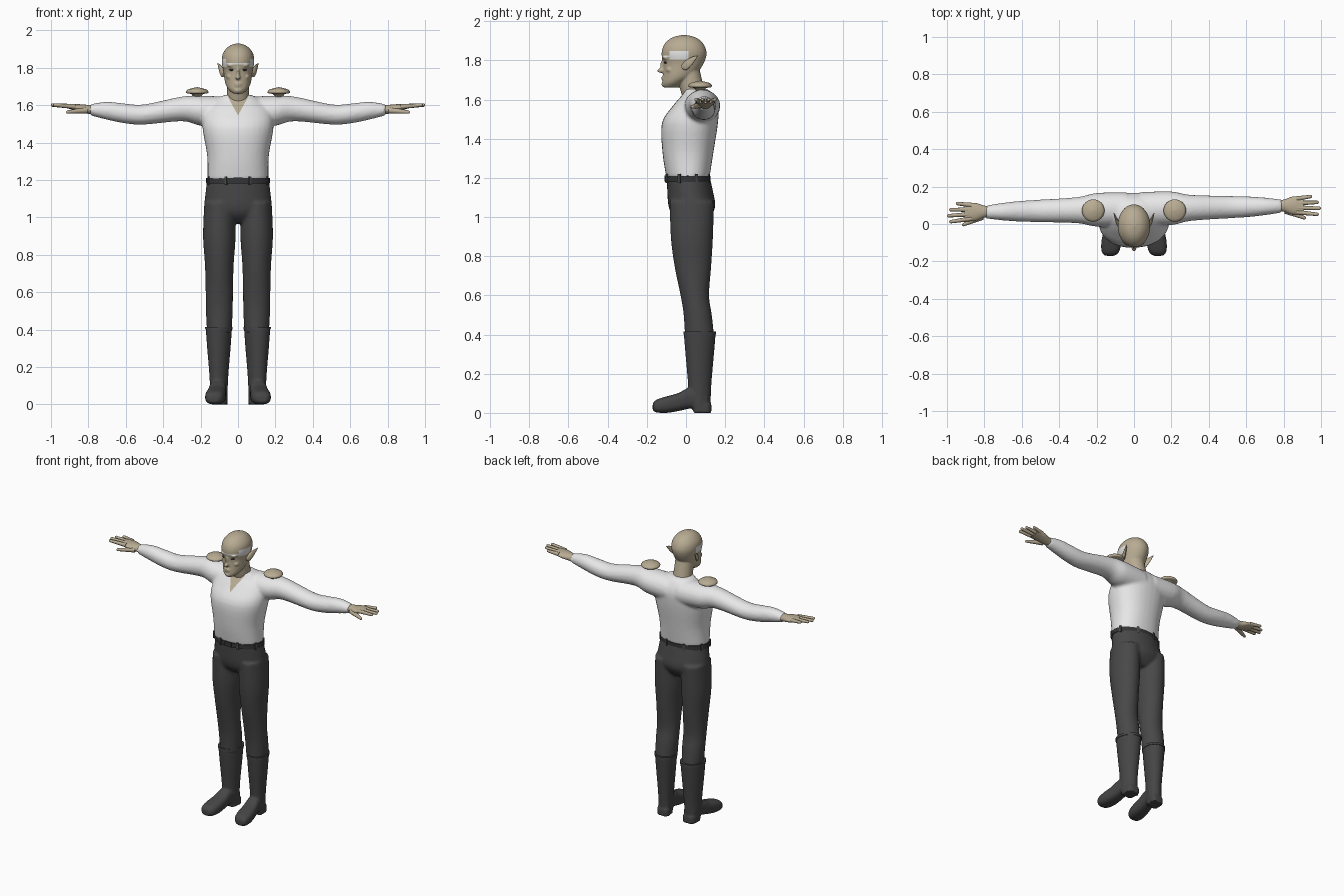
import bpy, bmesh, math
from mathutils import Vector, Matrix

cube = bpy.data.objects.get("Cube")
if cube:
    bpy.data.objects.remove(cube, do_unlink=True)


def material(name, red, green, blue):
    mat = bpy.data.materials.new(name)
    mat.diffuse_color = (red, green, blue, 1)
    mat.use_nodes = True
    shader = next(node for node in mat.node_tree.nodes if node.type == 'BSDF_PRINCIPLED')
    shader.inputs["Base Color"].default_value = mat.diffuse_color
    return mat


WHITE = material("white cloth", .8, .8, .8)
SKIN = material("tan skin", .48, .41, .29)
CHARCOAL = material("charcoal cloth", .065, .065, .065)
LEATHER = material("boot leather", .06, .06, .06)
BELT = material("belt leather", .035, .035, .035)
DARK = material("dark eye", .05, .045, .04)


def loft(bm, axis, rings, shift=0, side=1, segments=32, steps=4, power=1):
    """Skin over ellipses (position along axis, centre, radius, radius), splined between the rings."""
    rows = [Vector(ring) for ring in rings]
    last = len(rows) - 1
    path = []
    for i in range(last):
        before, start, end, after = rows[max(i - 1, 0)], rows[i], rows[i + 1], rows[min(i + 2, last)]
        enter, leave = (end - before) / 2, (after - start) / 2
        for k in range(steps):
            t = k / steps
            bulge = (enter * (1 - t) - leave * t) + (end - start) * (2 * t - 1)
            path.append(start.lerp(end, t) + t * (1 - t) * bulge)
    path.append(rows[last])
    loops = []
    for along, centre, wide, deep in path:
        loop = []
        for k in range(segments):
            angle = math.tau * k / segments
            cos, sin = math.cos(angle), math.sin(angle)
            a = shift + wide * math.copysign(abs(cos) ** power, cos)
            b = centre + deep * math.copysign(abs(sin) ** power, sin)
            x, y, z = {'x': (along, a, b), 'y': (a, along, b), 'z': (a, b, along)}[axis]
            loop.append(bm.verts.new((x * side, y, z)))
        loops.append(loop)
    for low, high in zip(loops, loops[1:]):
        for k in range(segments):
            bm.faces.new((low[k - 1], low[k], high[k], high[k - 1]))
    bm.faces.new(loops[0])
    bm.faces.new(loops[-1])


def ball(bm, centre, radii):
    matrix = Matrix.Translation(centre) @ Matrix.Diagonal((*radii, 1))
    bmesh.ops.create_uvsphere(bm, u_segments=16, v_segments=10, radius=1, matrix=matrix)


def box(bm, centre, size, turn=0):
    matrix = Matrix.Translation(centre) @ Matrix.Rotation(turn, 4, 'Z') @ Matrix.Diagonal((*size, 1))
    bmesh.ops.create_cube(bm, size=1, matrix=matrix)


def digit(bm, root, tip, thick, thin):
    """Tapered finger with a round end."""
    root, tip = Vector(root), Vector(tip)
    matrix = Matrix.Translation((root + tip) / 2) @ (tip - root).to_track_quat('Z', 'Y').to_matrix().to_4x4()
    bmesh.ops.create_cone(bm, cap_ends=True, segments=12, radius1=thick, radius2=thin,
                          depth=(tip - root).length, matrix=matrix)
    ball(bm, tip, (thin, thin, thin))


def shear(bm, moved, along, amount):
    for vert in bm.verts:
        vert.co[moved] += amount * vert.co[along]


def make(name, bm, materials, voxel=0):
    """Turn the parts into one object, fused into a single soft skin if a voxel size is given."""
    bmesh.ops.recalc_face_normals(bm, faces=bm.faces)
    mesh = bpy.data.meshes.new(name)
    bm.to_mesh(mesh)
    bm.free()
    ob = bpy.data.objects.new(name, mesh)
    bpy.context.collection.objects.link(ob)
    if voxel:
        fuse = ob.modifiers.new("fuse", 'REMESH')
        fuse.mode = 'VOXEL'
        fuse.voxel_size = voxel
        ob.modifiers.new("soften", 'SMOOTH').iterations = 4
        graph = bpy.context.evaluated_depsgraph_get()
        ob.data = bpy.data.meshes.new_from_object(ob.evaluated_get(graph))
        ob.modifiers.clear()
    ob.data.materials.clear()
    for mat in materials:
        ob.data.materials.append(mat)
    bpy.ops.object.select_all(action='DESELECT')
    ob.select_set(True)
    bpy.context.view_layer.objects.active = ob
    bpy.ops.object.shade_smooth_by_angle(angle=math.radians(50))
    return ob


def paint(ob, cuts, rule):
    """Cut clean colour borders, then give the second colour to the faces chosen by the rule."""
    bm = bmesh.new()
    bm.from_mesh(ob.data)
    for point, normal in cuts:
        bmesh.ops.bisect_plane(bm, geom=bm.verts[:] + bm.edges[:] + bm.faces[:],
                               plane_co=point, plane_no=normal, dist=.0002)
    for face in bm.faces:
        face.material_index = int(rule(*face.calc_center_median()))
    bm.to_mesh(ob.data)
    bm.free()


SIDES = {"left": 1, "right": -1}
ARM_SKEW = .02  # the left arm sits a little further back than the right

# Shirt: torso and sleeves in one skin, open in a V at the throat
bm = bmesh.new()
loft(bm, 'z', [(1.2, .01, .163, .11), (1.33, .01, .165, .13), (1.48, .02, .19, .143),
               (1.57, .05, .18, .115), (1.63, .06, .12, .075), (1.655, .045, .07, .06)], power=.9)
for side in SIDES.values():
    loft(bm, 'x', [(.04, 1.56, .09, .085), (.2, 1.57, .09, .08), (.3, 1.58, .07, .066),
                   (.5, 1.55, .06, .054), (.6, 1.555, .056, .053), (.7, 1.57, .047, .048),
                   (.79, 1.575, .035, .03)], shift=.08, side=side)
shear(bm, 1, 0, ARM_SKEW)
shirt = make("shirt", bm, [WHITE, SKIN], voxel=.01)
throat, slope = 1.545, .55
paint(shirt, [((0, 0, throat), (side, 0, -slope)) for side in SIDES.values()],
      lambda x, y, z: y < 0 and abs(x) < (z - throat) * slope)

# Trousers: hips and both legs fused
bm = bmesh.new()
loft(bm, 'z', [(.97, .035, .11, .06), (1.01, .03, .17, .1), (1.06, .03, .18, .12),
               (1.14, .02, .173, .116), (1.215, .01, .163, .109)])
for side in SIDES.values():
    loft(bm, 'z', [(.38, .07, .065, .075), (.5, .06, .072, .072), (.6, .045, .073, .073),
                   (.75, .035, .077, .094), (.9, .03, .087, .108), (1.08, .03, .08, .113)],
         shift=.1, side=side)
make("trousers", bm, [CHARCOAL], voxel=.009)

# Belt with loops and buckle
bm = bmesh.new()
loft(bm, 'z', [(1.18, .01, .172, .116), (1.21, .01, .17, .115)], steps=1)
make("belt", bm, [BELT])
bm = bmesh.new()
for k in range(8):
    turn = math.tau * (k + .5) / 8
    box(bm, (.171 * math.cos(turn), .01 + .116 * math.sin(turn), 1.196), (.008, .014, .046), turn)
make("belt_loops", bm, [CHARCOAL])
bm = bmesh.new()
box(bm, (0, -.106, 1.197), (.05, .01, .03))
make("belt_buckle", bm, [BELT])

for label, side in SIDES.items():
    # Boot: shaft, foot and heel, with the toes turned out
    bm = bmesh.new()
    shaft = dict(shift=.11, side=side)
    loft(bm, 'z', [(.03, .07, .045, .055), (.15, .07, .05, .06), (.3, .07, .062, .073), (.41, .07, .07, .082)], **shaft)
    loft(bm, 'y', [(-.17, .03, .025, .018), (-.15, .035, .046, .033), (-.1, .042, .054, .042),
                   (-.04, .055, .05, .046), (.02, .075, .045, .053), (.11, .07, .04, .04)], power=.75, **shaft)
    loft(bm, 'z', [(0, .083, .044, .047), (.045, .083, .044, .047)], steps=1, power=.6, **shaft)
    shear(bm, 0, 1, -.11 * side)
    make(label + "_boot", bm, [LEATHER], voxel=.007)

    # Turned top edge of the boot
    bm = bmesh.new()
    loft(bm, 'z', [(.4, .07, .072, .084), (.415, .07, .073, .084)], steps=1, **shaft)
    shear(bm, 0, 1, -.11 * side)
    make(label + "_boot_cuff", bm, [LEATHER])

    # Hand: palm, four spread fingers and thumb
    bm = bmesh.new()
    loft(bm, 'x', [(.765, 1.575, .03, .025), (.8, 1.577, .032, .024), (.85, 1.585, .048, .02),
                   (.905, 1.593, .045, .012)], shift=.082, side=side)
    for k in range(4):
        reach = .991 - .012 * (k - 1) ** 2
        digit(bm, (.87 * side, .046 + .024 * k, 1.592), (reach * side, .032 + .032 * k, 1.6), .013, .009)
    digit(bm, (.81 * side, .055, 1.572), (.91 * side, .015, 1.563), .017, .009)
    shear(bm, 1, 0, ARM_SKEW)
    make(label + "_hand", bm, [SKIN])

    # Mushroom-shaped shoulder ornament
    bm = bmesh.new()
    loft(bm, 'z', [(height, .072, radius, radius) for height, radius in
                   ((1.61, .004), (1.657, .028), (1.662, .054), (1.672, .06), (1.685, .047), (1.696, .002))],
         shift=.218, side=side, steps=2)
    make(label + "_shoulder_cap", bm, [SKIN])

    # Pointed ear, swept back and outwards
    bm = bmesh.new()
    loft(bm, 'y', [(-.022, 1.768, .005, .008), (0, 1.775, .011, .025), (.03, 1.797, .007, .02),
                   (.06, 1.823, .002, .002)], shift=.084, side=side)
    shear(bm, 0, 1, .4 * side)
    make(label + "_ear", bm, [SKIN])

    # Eye
    bm = bmesh.new()
    ball(bm, (.032 * side, -.104, 1.789), (.015, .009, .006))
    make(label + "_eye", bm, [DARK])

# Head: skull, neck and facial features fused
bm = bmesh.new()
loft(bm, 'z', [(1.662, -.08, .028, .038), (1.685, -.064, .052, .057), (1.72, -.036, .069, .081),
               (1.78, -.014, .078, .102), (1.83, -.01, .087, .115), (1.87, -.01, .083, .107),
               (1.9, -.01, .065, .085), (1.92, -.01, .04, .052), (1.93, -.01, .006, .008)])
loft(bm, 'z', [(1.59, .05, .065, .06), (1.66, .03, .06, .062), (1.75, .01, .06, .06)])
ball(bm, (0, -.125, 1.748), (.014, .022, .013))
ball(bm, (0, -.115, 1.772), (.009, .017, .034))
for lip in (1.714, 1.704):
    ball(bm, (0, -.11, lip), (.023, .016, .006))
ball(bm, (0, -.104, 1.678), (.024, .022, .016))
for side in SIDES.values():
    ball(bm, (.03 * side, -.1, 1.812), (.027, .018, .01))
    ball(bm, (.043 * side, -.08, 1.752), (.02, .022, .016))
head = make("head", bm, [SKIN, WHITE], voxel=.005)

# Pale temples and brow band
low, high, front, back = 1.805, 1.848, -.085, .012
brow_low, brow_high = 1.816, 1.826
paint(head, [((0, 0, z), (0, 0, 1)) for z in (low, high, brow_low, brow_high)]
      + [((0, y, 0), (0, 1, 0)) for y in (front, back)],
      lambda x, y, z: (front < y < back and low < z < high) or (y < front and brow_low < z < brow_high))
